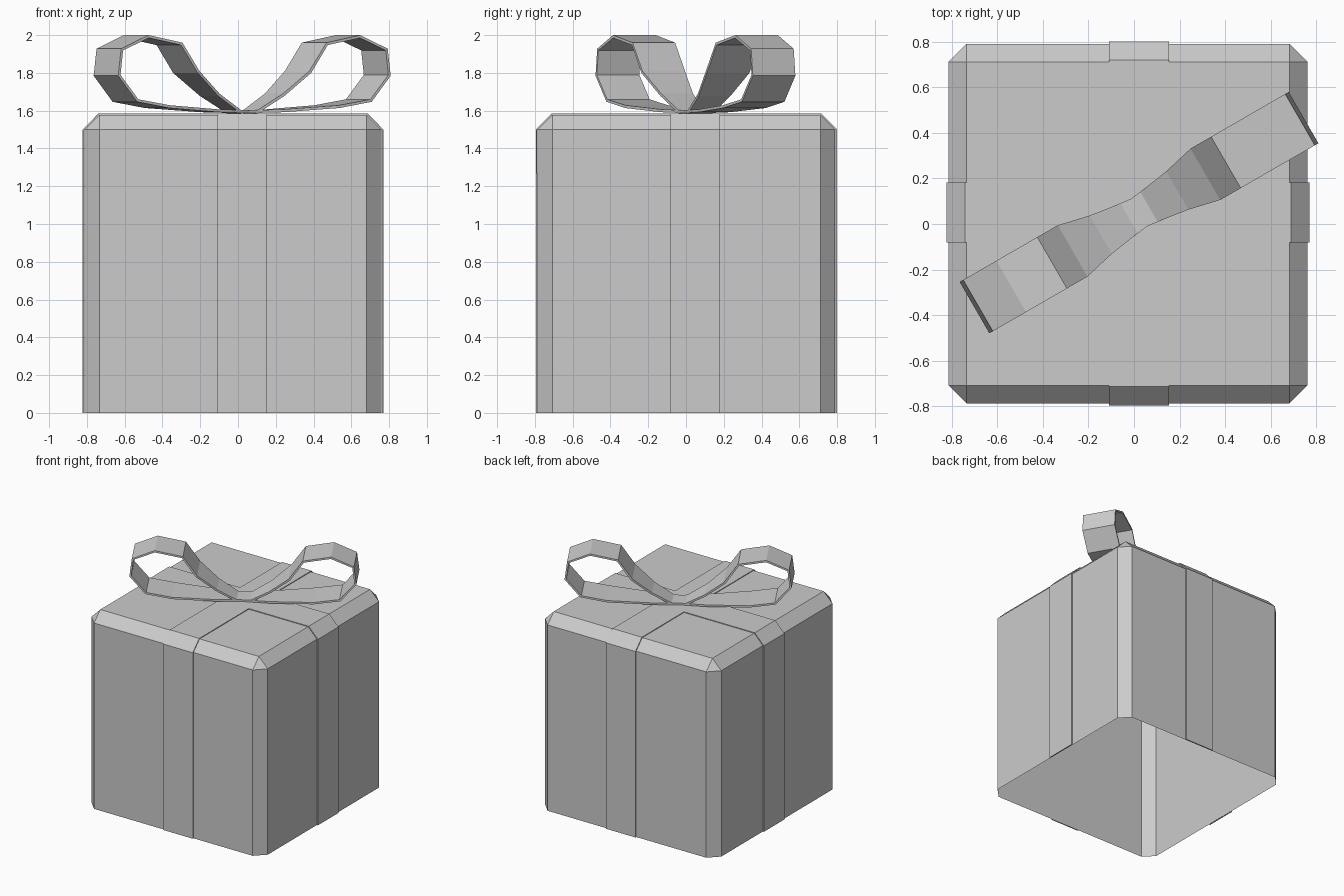
import bpy, bmesh
from math import radians

if "Cube" in bpy.data.objects:
    bpy.data.objects.remove(bpy.data.objects["Cube"])

CX, CY = 0.022, 0.05      # where the ribbons cross


def make_object(name, bm):
    mesh = bpy.data.meshes.new(name)
    bm.to_mesh(mesh)
    bm.free()
    obj = bpy.data.objects.new(name, mesh)
    bpy.context.collection.objects.link(obj)
    return obj


def strip(name, path, thickness, rim_only=False):
    """Ribbon along path points (s, z, half_width) in the local XZ plane."""
    bm = bmesh.new()
    rows = [(bm.verts.new((s, h, z)), bm.verts.new((s, -h, z))) for s, z, h in path]
    for (a, b), (d, c) in zip(rows, rows[1:]):
        bm.faces.new((a, b, c, d))
    obj = make_object(name, bm)
    mod = obj.modifiers.new("thickness", "SOLIDIFY")
    mod.thickness = thickness
    mod.offset = -1
    mod.use_rim_only = rim_only
    return obj


# Gift box: bevelled sides and top, open underneath
bm = bmesh.new()
bmesh.ops.create_cube(bm, size=1)
for v in bm.verts:
    v.co.x = v.co.x * 1.573 - 0.026
    v.co.y = v.co.y * 1.576 + 0.002
    v.co.z = (v.co.z + 0.5) * 1.578
edges = [e for e in bm.edges if max(v.co.z for v in e.verts) > 0.1]
bmesh.ops.bevel(bm, geom=edges, offset=0.079, segments=1, affect="EDGES")
bottom = [f for f in bm.faces if all(v.co.z < 0.001 for v in f.verts)]
bmesh.ops.delete(bm, geom=bottom, context="FACES_ONLY")
make_object("box", bm)


# Flat ribbons wrapped over the box
def band(name, lo, hi):
    c, top, half = 0.082, 1.584, 0.131
    pts = [(lo, 0), (lo, 1.5), (lo + c, top), (hi - c, top), (hi, 1.5), (hi, 0)]
    return strip(name, [(s, z, half) for s, z in pts], 0.008, True)


side_band = band("side_to_side_ribbon", -0.822, 0.77)
side_band.location.y = CY
front_band = band("front_to_back_ribbon", -0.795, 0.80)
front_band.location.x = CX
front_band.rotation_euler.z = radians(90)

# Bow: two identical loops, turned 30 degrees
loop = [(0.04, 1.597, 0.074), (0.194, 1.69, 0.097), (0.336, 1.81, 0.13),
        (0.44, 1.96, 0.13), (0.647, 2.0, 0.13), (0.815, 1.928, 0.13),
        (0.833, 1.785, 0.13), (0.717, 1.647, 0.13), (0.52, 1.614, 0.13),
        (0.2, 1.592, 0.095), (0.0, 1.587, 0.07)]
for name, angle in (("right_bow_loop", 30), ("left_bow_loop", 210)):
    obj = strip(name, loop, 0.015)
    obj.location = (CX, CY, 0)
    obj.rotation_euler.z = radians(angle)
